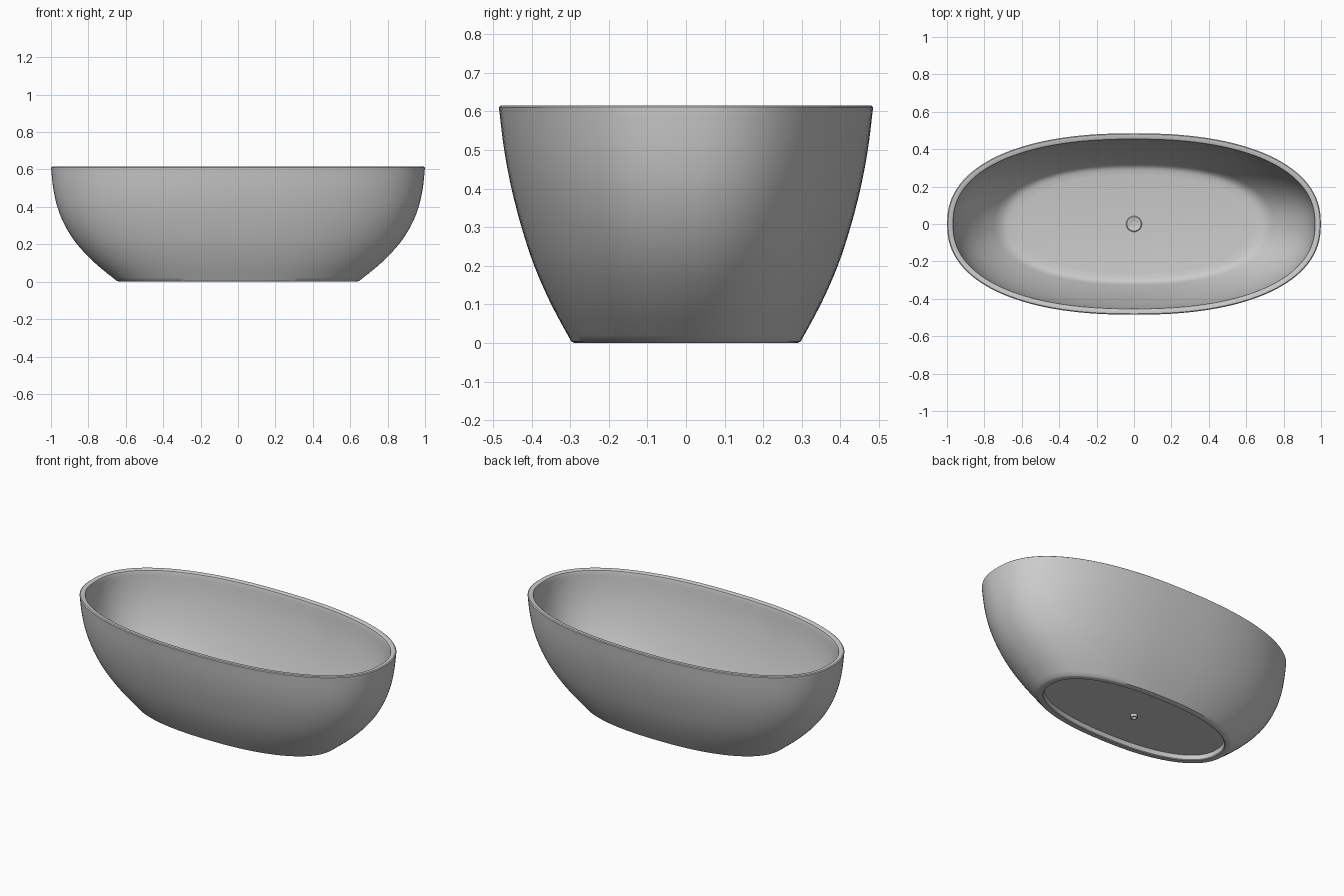
import bpy, math

if "Cube" in bpy.data.objects:
    bpy.data.objects.remove(bpy.data.objects["Cube"])

N = 128


def loft(name, rings, power):
    """Skin a stack of (half_x, half_y, z) superellipse rings, capping both ends."""
    verts, faces = [], []
    for hx, hy, z in rings:
        for i in range(N):
            a = 2 * math.pi * i / N
            c, s = math.cos(a), math.sin(a)
            verts.append((hx * math.copysign(abs(c) ** (2 / power), c),
                          hy * math.copysign(abs(s) ** (2 / power), s), z))
    for r in range(len(rings) - 1):
        for i in range(N):
            j = (i + 1) % N
            faces.append((r * N + i, r * N + j, (r + 1) * N + j, (r + 1) * N + i))
    faces.append(tuple(reversed(range(N))))
    last = (len(rings) - 1) * N
    faces.append(tuple(range(last, last + N)))
    mesh = bpy.data.meshes.new(name)
    mesh.from_pydata(verts, [], faces)
    obj = bpy.data.objects.new(name, mesh)
    bpy.context.collection.objects.link(obj)
    bpy.ops.object.select_all(action='DESELECT')
    obj.select_set(True)
    bpy.context.view_layer.objects.active = obj
    bpy.ops.object.shade_smooth_by_angle(angle=math.radians(35))
    return obj


def smooth_path(pts, steps=4):
    """Catmull-Rom interpolation through profile points."""
    out = []
    p = [pts[0]] + pts + [pts[-1]]
    for k in range(1, len(p) - 2):
        for s in range(steps):
            t = s / steps
            out.append(tuple(
                0.5 * (2 * b + (c - a) * t + (2 * a - 5 * b + 4 * c - d) * t * t
                       + (3 * b - a - 3 * c + d) * t ** 3)
                for a, b, c, d in zip(*p[k - 1:k + 3])))
    return out + [pts[-1]]


# Tub body: recessed underside, outer wall, rim, inner wall, floor
underside = [(0.60, 0.255, 0.03), (0.605, 0.26, 0.004), (0.61, 0.265, 0.0),
             (0.635, 0.288, 0.0)]
outer = smooth_path([(0.648, 0.297, 0.004), (0.765, 0.349, 0.10), (0.86, 0.393, 0.20),
                     (0.925, 0.426, 0.30), (0.966, 0.452, 0.40), (0.988, 0.471, 0.50),
                     (0.999, 0.484, 0.605)])
rim = [(0.999, 0.485, 0.611), (0.994, 0.480, 0.615), (0.974, 0.460, 0.615),
       (0.968, 0.454, 0.611)]
inner = smooth_path([(0.966, 0.452, 0.605), (0.956, 0.439, 0.50), (0.933, 0.419, 0.40),
                     (0.89, 0.393, 0.30), (0.823, 0.361, 0.20), (0.76, 0.334, 0.13),
                     (0.72, 0.318, 0.095), (0.68, 0.298, 0.077), (0.62, 0.265, 0.07)])
loft("bathtub_body", underside + outer + rim + inner, 2.3)

# Drain flange with a sunken centre, seated on the floor
loft("drain_flange", [(r, r, z) for r, z in (
    (0.042, 0.066), (0.042, 0.072), (0.038, 0.075), (0.024, 0.074),
    (0.016, 0.071), (0.014, 0.068))], 2)

# Drain outlet under the floor, hollow at its lower end
loft("drain_outlet", [(r, r, z) for r, z in (
    (0.013, 0.028), (0.013, 0.012), (0.020, 0.012), (0.020, 0.034))], 2)
